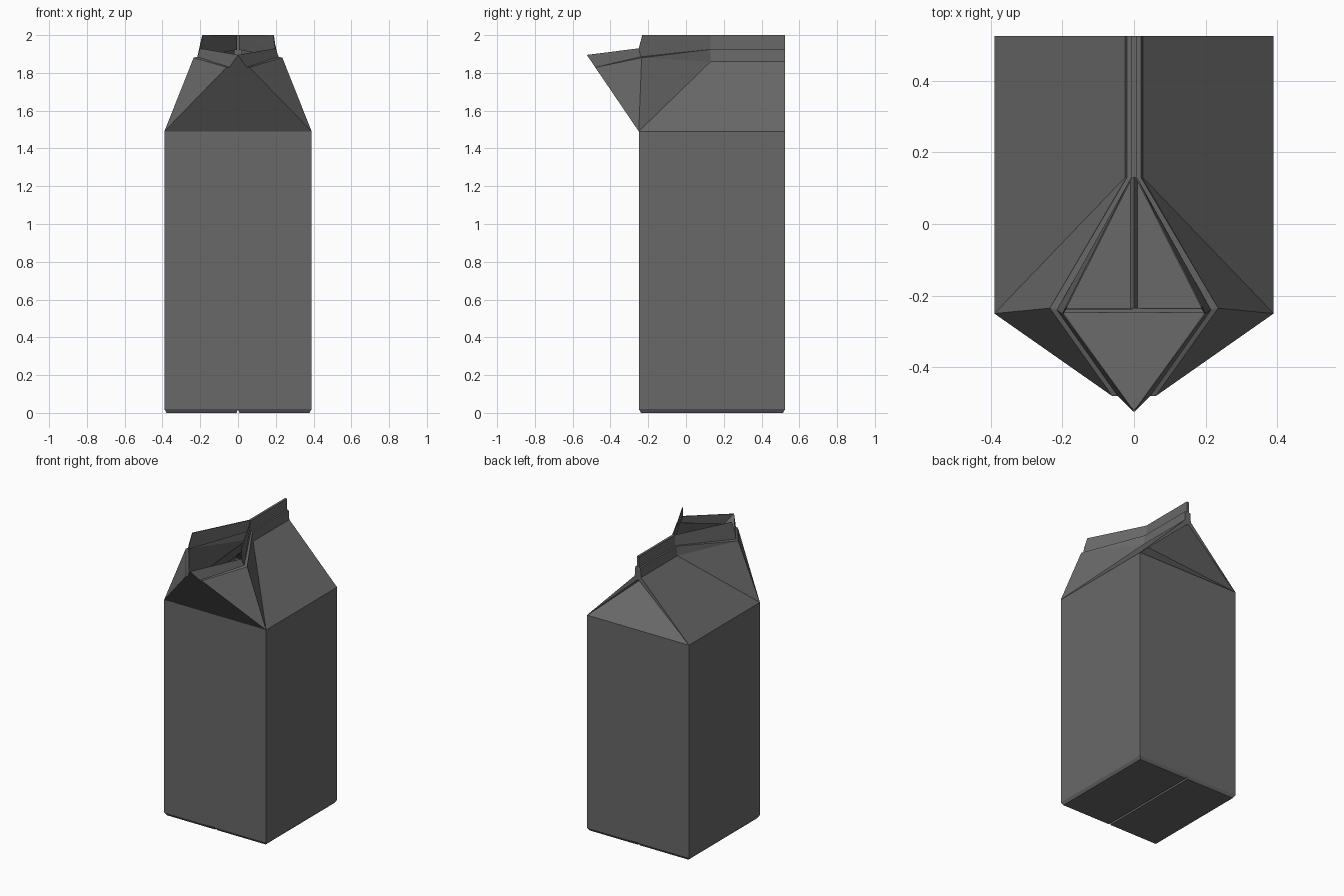
import bpy
import bmesh

if "Cube" in bpy.data.objects:
    bpy.data.objects.remove(bpy.data.objects["Cube"])

# One dark grey card colour
card = bpy.data.materials.new("dark grey card")
card.use_nodes = True
colour = (0.14, 0.14, 0.14, 1)
card.diffuse_color = colour
shader = card.node_tree.nodes["Principled BSDF"]
shader.inputs["Base Color"].default_value = colour
shader.inputs["Roughness"].default_value = 0.8

# Main sizes
HALF, FRONT, BACK = 0.39, -0.25, 0.525
FOLD, TOP = 1.49, 2.0
SPLIT = 0.13          # where the top fin opens into the spout
INSET = 0.012         # chamfer round the base

# Named corners of the half carton (x >= 0)
pts = {}
for end, y, yi in (("f", FRONT, FRONT + INSET), ("b", BACK, BACK - INSET)):
    pts["wall_" + end] = (HALF, y, 0.02)
    pts["foot_" + end] = (HALF - INSET, yi, 0)
    pts["seam_" + end] = (0.008, yi, 0)
    pts["groove_" + end] = (0, yi, 0.018)
    pts["mid_" + end] = (0, y, 0.02)
    pts["fold_" + end] = (HALF, y, FOLD)
    pts["foldmid_" + end] = (0, y, FOLD)

# Ridge section, repeated at the split and at the back
for end, y in (("s", SPLIT), ("b", BACK)):
    for name, x, z in (("ridge", 0.025, 1.86), ("ledge", 0.02, 1.925),
                       ("fin", 0.008, 1.925), ("crest", 0.008, TOP), ("peak", 0, TOP)):
        pts[name + "_" + end] = (x, y, z)

# Spout and the tucked-in rear gable
pts.update(
    tip=(0, -0.525, 1.895),
    lip=(0.06, -0.481, 1.83), lip_in=(0.045, -0.481, 1.83),
    cheek=(0.235, -0.235, 1.88), cheek_in=(0.215, -0.24, 1.885),
    rim=(0.2, -0.25, 1.93), wing=(0.19, -0.23, TOP),
    tuck=(0, 0.14, 1.84), under=(0, BACK, 1.84))

panels = [
    # side wall, front and back walls
    "fold_f wall_f wall_b fold_b",
    "foldmid_f mid_f wall_f fold_f",
    "foldmid_b mid_b wall_b fold_b",
    # base with chamfers and centre groove
    "wall_f foot_f foot_b wall_b",
    "wall_f foot_f seam_f groove_f mid_f",
    "wall_b foot_b seam_b groove_b mid_b",
    "foot_f seam_f seam_b foot_b",
    "seam_f groove_f groove_b seam_b",
    # sloping roof
    "fold_f fold_b ridge_b ridge_s",
    "fold_f ridge_s cheek",
    "ridge_s ledge_s cheek",
    # closed fin
    "ridge_s ridge_b ledge_b ledge_s",
    "ledge_s ledge_b fin_b fin_s",
    "fin_s fin_b crest_b crest_s",
    "crest_s crest_b peak_b peak_s",
    # opened fin and spout
    "ledge_s cheek cheek_in fin_s",
    "fin_s cheek_in rim wing crest_s",
    "fold_f cheek lip",
    "cheek lip lip_in cheek_in",
    "cheek_in lip_in tip rim",
    "foldmid_f fold_f lip lip_in tip",
    # rear gable folded inwards
    "foldmid_b fold_b tuck",
    "fold_b under tuck",
    "fold_b ridge_b ledge_b fin_b crest_b peak_b under",
]

bm = bmesh.new()
verts = {name: bm.verts.new(co) for name, co in pts.items()}
faces = [bm.faces.new([verts[n] for n in panel.split()]) for panel in panels]
bmesh.ops.recalc_face_normals(bm, faces=bm.faces)
bm.normal_update()
if faces[0].normal.x < 0:
    bmesh.ops.reverse_faces(bm, faces=bm.faces[:])
mesh = bpy.data.meshes.new("carton")
bm.to_mesh(mesh)
bm.free()

carton = bpy.data.objects.new("carton", mesh)
bpy.context.collection.objects.link(carton)
mesh.materials.append(card)

# Mirror the half, then give the card a little thickness inwards
mirror = carton.modifiers.new("mirror", 'MIRROR')
mirror.merge_threshold = 0.001
sheet = carton.modifiers.new("card thickness", 'SOLIDIFY')
sheet.thickness = 0.004
sheet.offset = -1
